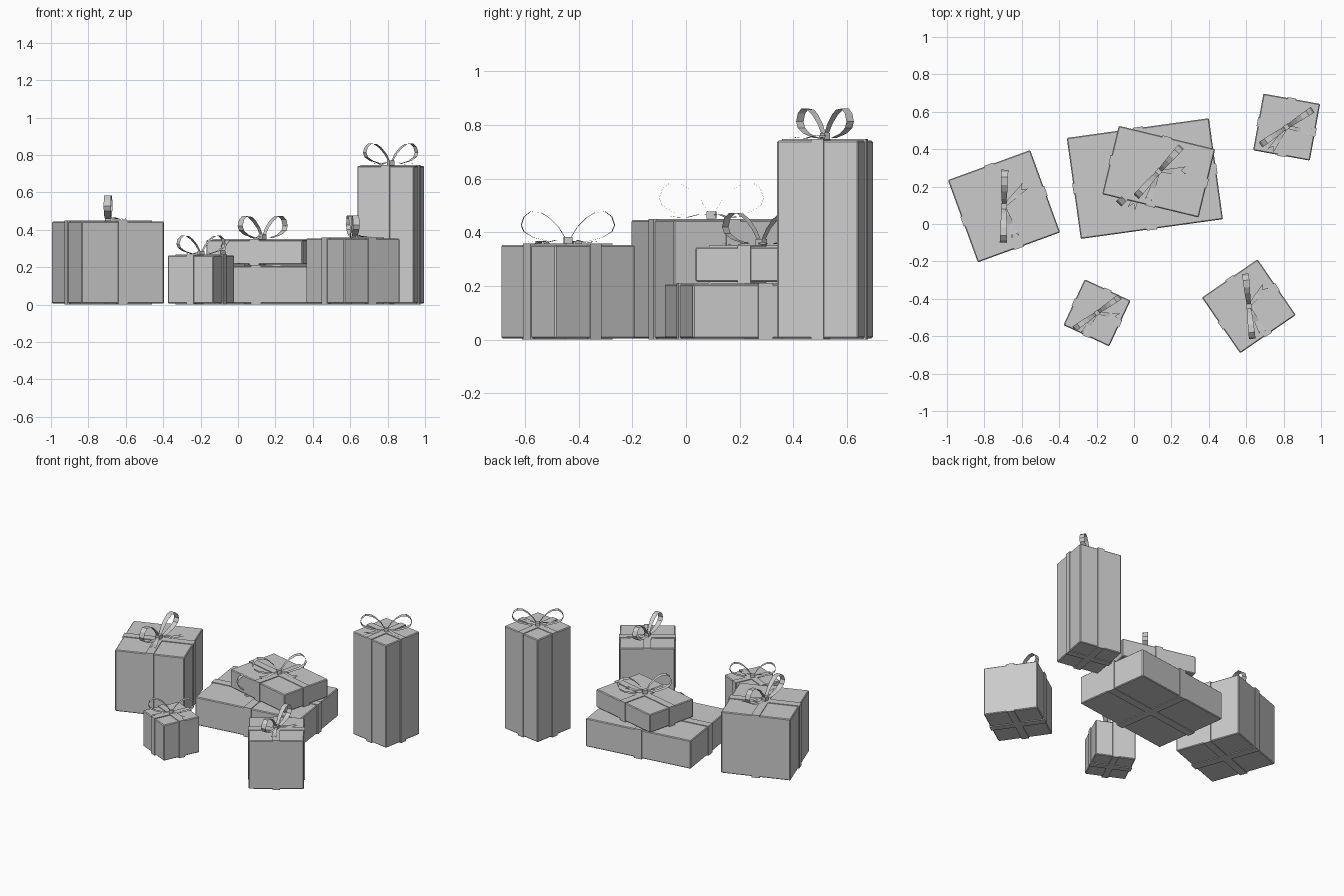
import bpy, bmesh, math
from mathutils import Matrix, Vector

cube = bpy.data.objects.get("Cube")
if cube:
    bpy.data.objects.remove(cube, do_unlink=True)

GREY = (0.6, 0.6, 0.6, 1)
paper = bpy.data.materials.new("plain grey")
paper.use_nodes = True
paper.diffuse_color = GREY
paper.node_tree.nodes["Principled BSDF"].inputs["Base Color"].default_value = GREY

T = 0.005  # ribbon thickness


def finish(name, bm, place):
    bmesh.ops.transform(bm, matrix=place, verts=bm.verts)
    mesh = bpy.data.meshes.new(name)
    bm.to_mesh(mesh)
    bm.free()
    mesh.materials.append(paper)
    obj = bpy.data.objects.new(name, mesh)
    bpy.context.collection.objects.link(obj)
    return obj


def add_block(bm, size, centre):
    m = Matrix.Translation(centre) @ Matrix.Diagonal((*size, 1))
    return bmesh.ops.create_cube(bm, size=1, matrix=m)["verts"]


def add_strip(bm, rows):
    """Skin a ribbon between pairs of points."""
    pairs = [[bm.verts.new(p) for p in row] for row in rows]
    for (a, b), (c, d) in zip(pairs, pairs[1:]):
        bm.faces.new((a, b, d, c))


# Bow loop: distance out, height, half width (for a bow of length 1)
LOOP = [(0.02, 0.03, 0.028), (0.18, 0.03, 0.038), (0.37, 0.08, 0.047),
        (0.47, 0.14, 0.05), (0.5, 0.21, 0.05), (0.47, 0.3, 0.05),
        (0.4, 0.355, 0.05), (0.29, 0.345, 0.046), (0.2, 0.29, 0.042),
        (0.1, 0.19, 0.035), (0.02, 0.06, 0.028)]


def add_tail(bm, end):
    """Flat wavy tail with a notched end."""
    end = Vector((*end, 0))
    side = Vector((-end.y, end.x, 0)).normalized()
    up = Vector((0, 0, 1))
    rows = []
    for t, h, w in ((0, 0.05, 0.02), (0.3, 0.055, 0.03), (0.6, 0.025, 0.04), (0.85, 0.03, 0.046)):
        rows.append((end * t + up * h - side * w, end * t + up * h + side * w))
    add_strip(bm, rows)
    bm.verts.ensure_lookup_table()
    a, b = bm.verts[-2], bm.verts[-1]
    notch = bm.verts.new(end * 0.87 + up * 0.03)
    for v, s in ((a, -1), (b, 1)):
        tip = bm.verts.new(end * 1.06 + up * 0.04 + side * 0.055 * s)
        bm.faces.new((v, tip, notch) if s < 0 else (v, notch, tip))
    bm.faces.new((a, notch, b))


def make_gift(name, x, y, angle, width, depth, bottom, top, bow_length, bow_angle):
    place = Matrix.Translation((x, y, 0)) @ Matrix.Rotation(math.radians(angle), 4, "Z")
    mid, height = (bottom + top) / 2, top - bottom

    # Wrapped box with slightly softened edges
    bm = bmesh.new()
    add_block(bm, (width, depth, height), (0, 0, mid))
    bmesh.ops.bevel(bm, geom=bm.edges[:], offset=0.005, segments=1, affect="EDGES")
    finish(name + "_box", bm, place)

    # Two bands crossing over the box
    bm = bmesh.new()
    band = 0.14 * bow_length
    add_block(bm, (band, depth + 2 * T, height + 2 * T), (0, 0, mid))
    add_block(bm, (width + 2 * T, band, height + 2 * T), (0, 0, mid))
    finish(name + "_ribbon", bm, place)

    # Bow: two loops, two tails and a knot
    bm = bmesh.new()
    for s in (-1, 1):
        add_strip(bm, [((s * r, -w, h), (s * r, w, h)) for r, h, w in LOOP])
    add_tail(bm, (0.27, -0.27))
    add_tail(bm, (-0.4, -0.16))
    add_block(bm, (0.09, 0.08, 0.07), (0, 0, 0.05))
    bow_place = (Matrix.Translation((x, y, top)) @ Matrix.Rotation(math.radians(bow_angle), 4, "Z")
                 @ Matrix.Scale(bow_length, 4))
    finish(name + "_bow", bm, bow_place)


B = T  # boxes rest on their ribbons
make_gift("large_gift", -0.695, 0.095, 20, 0.468, 0.468, B, 0.445, 0.39, 89)
make_gift("small_gift", -0.198, -0.475, -25, 0.27, 0.27, B, 0.262, 0.30, 35)
make_gift("medium_gift", 0.614, -0.44, 34.5, 0.361, 0.361, B, 0.353, 0.35, 96)
make_gift("tall_gift", 0.816, 0.518, -10.3, 0.308, 0.308, B, 0.742, 0.335, 34)
make_gift("wide_gift", 0.058, 0.243, 7.9, 0.767, 0.545, B, 0.207, 0.39, 44)
make_gift("stacked_gift", 0.132, 0.28, -13.6, 0.53, 0.376, 0.215, 0.345, 0.36, 48)
